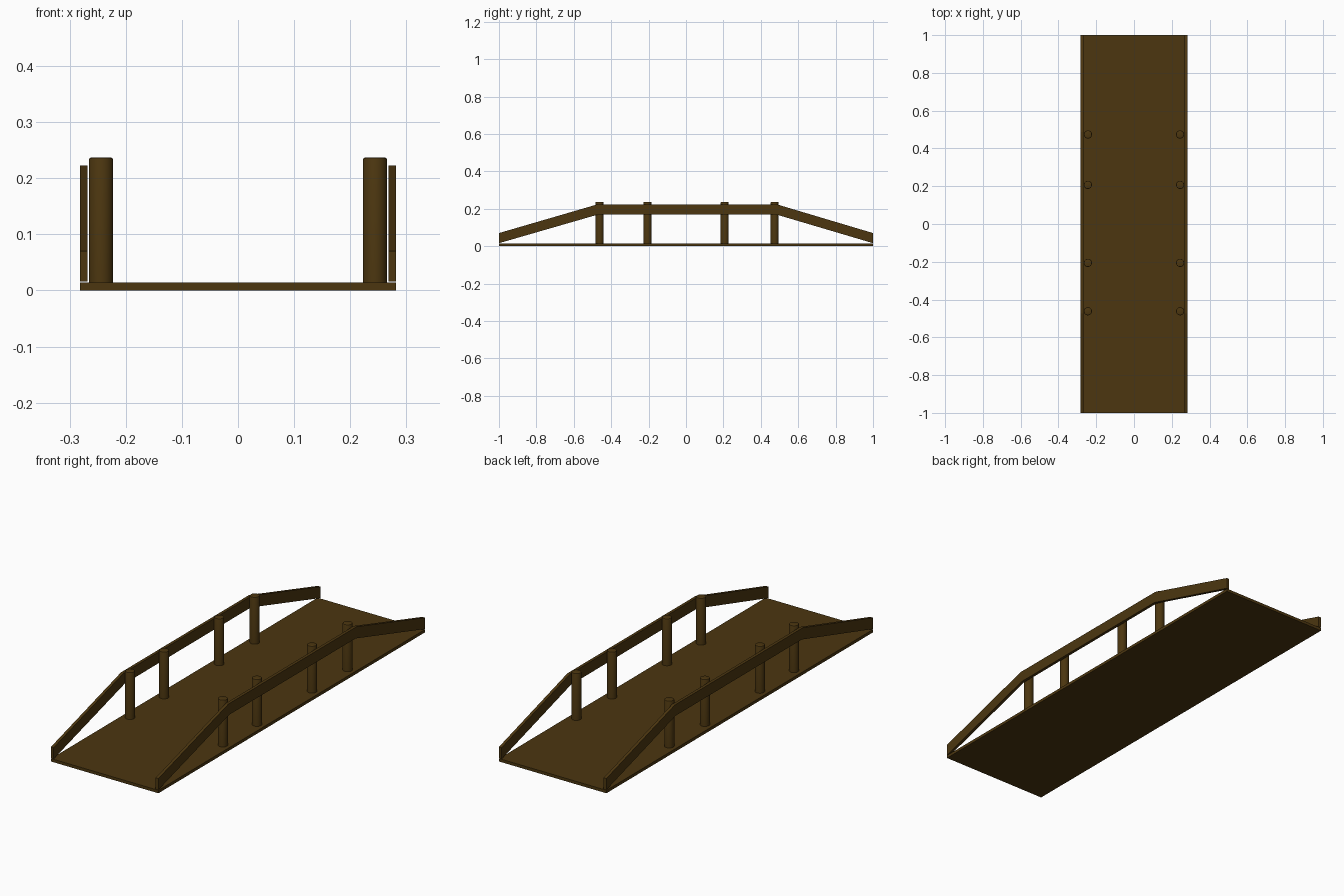
import bpy, bmesh

if "Cube" in bpy.data.objects:
    bpy.data.objects.remove(bpy.data.objects["Cube"])

wood = bpy.data.materials.new("dark brown wood")
wood.diffuse_color = (0.072, 0.037, 0.005, 1)
wood.use_nodes = True
wood.node_tree.nodes["Principled BSDF"].inputs["Base Color"].default_value = wood.diffuse_color


def finish(bm, name):
    bmesh.ops.recalc_face_normals(bm, faces=bm.faces)
    mesh = bpy.data.meshes.new(name)
    bm.to_mesh(mesh)
    bm.free()
    mesh.materials.append(wood)
    obj = bpy.data.objects.new(name, mesh)
    bpy.context.collection.objects.link(obj)
    return obj


def extrude_profile(name, profile, x0, x1):
    """Extrude a (y, z) outline along x."""
    bm = bmesh.new()
    face = bm.faces.new([bm.verts.new((x0, y, z)) for y, z in profile])
    res = bmesh.ops.extrude_face_region(bm, geom=[face])
    verts = [g for g in res["geom"] if isinstance(g, bmesh.types.BMVert)]
    bmesh.ops.translate(bm, verts=verts, vec=(x1 - x0, 0, 0))
    return finish(bm, name)


def post(name, x, y, r=0.0215, z0=0.01, z1=0.237, bevel=0.004):
    """Round post with a small chamfer at the top."""
    bm = bmesh.new()
    bmesh.ops.create_cone(bm, cap_ends=True, segments=32, radius1=r, radius2=r, depth=z1 - z0)
    bmesh.ops.translate(bm, verts=bm.verts, vec=(x, y, (z0 + z1) / 2))
    rim = [e for e in bm.edges if all(v.co.z > z1 - 0.001 for v in e.verts)]
    bmesh.ops.bevel(bm, geom=rim, offset=bevel, segments=2, profile=0.5, affect='EDGES')
    obj = finish(bm, name)
    bpy.context.view_layer.objects.active = obj
    obj.select_set(True)
    bpy.ops.object.shade_smooth_by_angle()
    obj.select_set(False)


# Flat deck
extrude_profile("deck", [(-1, 0), (1, 0), (1, 0.014), (-1, 0.014)], -0.282, 0.282)

# Handrails that slope down at both ends, and the posts beside them
rail = [(-1, 0.016), (-0.467, 0.17), (0.48, 0.17), (1, 0.016),
        (1, 0.07), (0.487, 0.223), (-0.475, 0.223), (-1, 0.07)]
for side, s in (("left", -1), ("right", 1)):
    extrude_profile(side + "_handrail", rail, s * 0.268, s * 0.282)
    for i, y in enumerate((-0.462, -0.206, 0.207, 0.474)):
        post(f"{side}_post_{i + 1}", s * 0.244, y)
